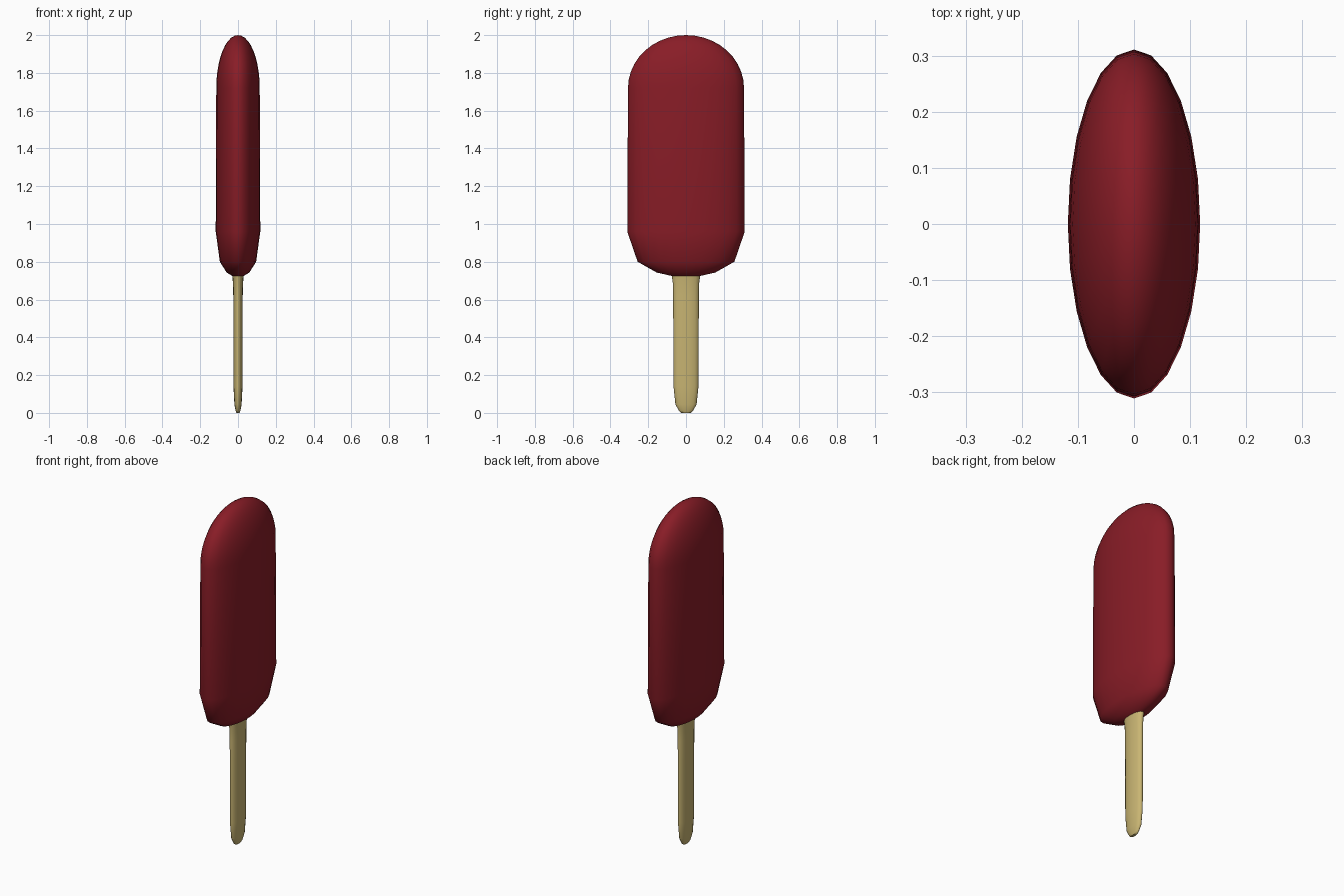
import bpy, bmesh
from math import sin, cos, pi, radians

if "Cube" in bpy.data.objects:
    bpy.data.objects.remove(bpy.data.objects["Cube"])


def loft(name, rings, color, segs, cap_bottom=False, tip_z=None):
    """Skin a stack of elliptical rings (z, half_x, half_y)."""
    bm = bmesh.new()
    loops = [[bm.verts.new((rx * cos(2 * pi * i / segs), ry * sin(2 * pi * i / segs), z))
              for i in range(segs)] for z, rx, ry in rings]
    for a, b in zip(loops, loops[1:]):
        for i in range(segs):
            j = (i + 1) % segs
            bm.faces.new((a[i], a[j], b[j], b[i]))
    if cap_bottom:
        bm.faces.new(loops[0][::-1])
    if tip_z is not None:
        tip = bm.verts.new((0, 0, tip_z))
        for i in range(segs):
            bm.faces.new((loops[-1][i], loops[-1][(i + 1) % segs], tip))
    mesh = bpy.data.meshes.new(name)
    bm.to_mesh(mesh)
    bm.free()
    obj = bpy.data.objects.new(name, mesh)
    bpy.context.collection.objects.link(obj)
    mat = bpy.data.materials.new(name + "_color")
    mat.diffuse_color = color
    mat.use_nodes = True
    mat.node_tree.nodes["Principled BSDF"].inputs["Base Color"].default_value = mat.diffuse_color
    mesh.materials.append(mat)
    bpy.ops.object.select_all(action='DESELECT')
    obj.select_set(True)
    bpy.context.view_layer.objects.active = obj
    bpy.ops.object.shade_smooth_by_angle(angle=radians(60))
    return obj


# Frozen body: tapered bottom, straight sides, rounded dome
body = [(0.725, 0.030, 0.075), (0.743, 0.060, 0.155), (0.80, 0.096, 0.256),
        (0.96, 0.118, 0.311), (1.72, 0.115, 0.307)]
for k in range(1, 10):
    t = k * pi / 20
    body.append((1.72 + 0.28 * sin(t), 0.115 * cos(t), 0.307 * cos(t)))
loft("ice_pop", body, (0.25, 0.012, 0.02, 1), 24, tip_z=2.0)

# Wooden stick: flared where it meets the body, rounded at the end
stick = [(0.0, 0.008, 0.025), (0.012, 0.013, 0.038), (0.045, 0.019, 0.056),
         (0.14, 0.024, 0.066), (0.62, 0.025, 0.068), (0.69, 0.027, 0.070),
         (0.725, 0.030, 0.075)]
loft("stick", stick, (0.58, 0.46, 0.17, 1), 16, cap_bottom=True)
